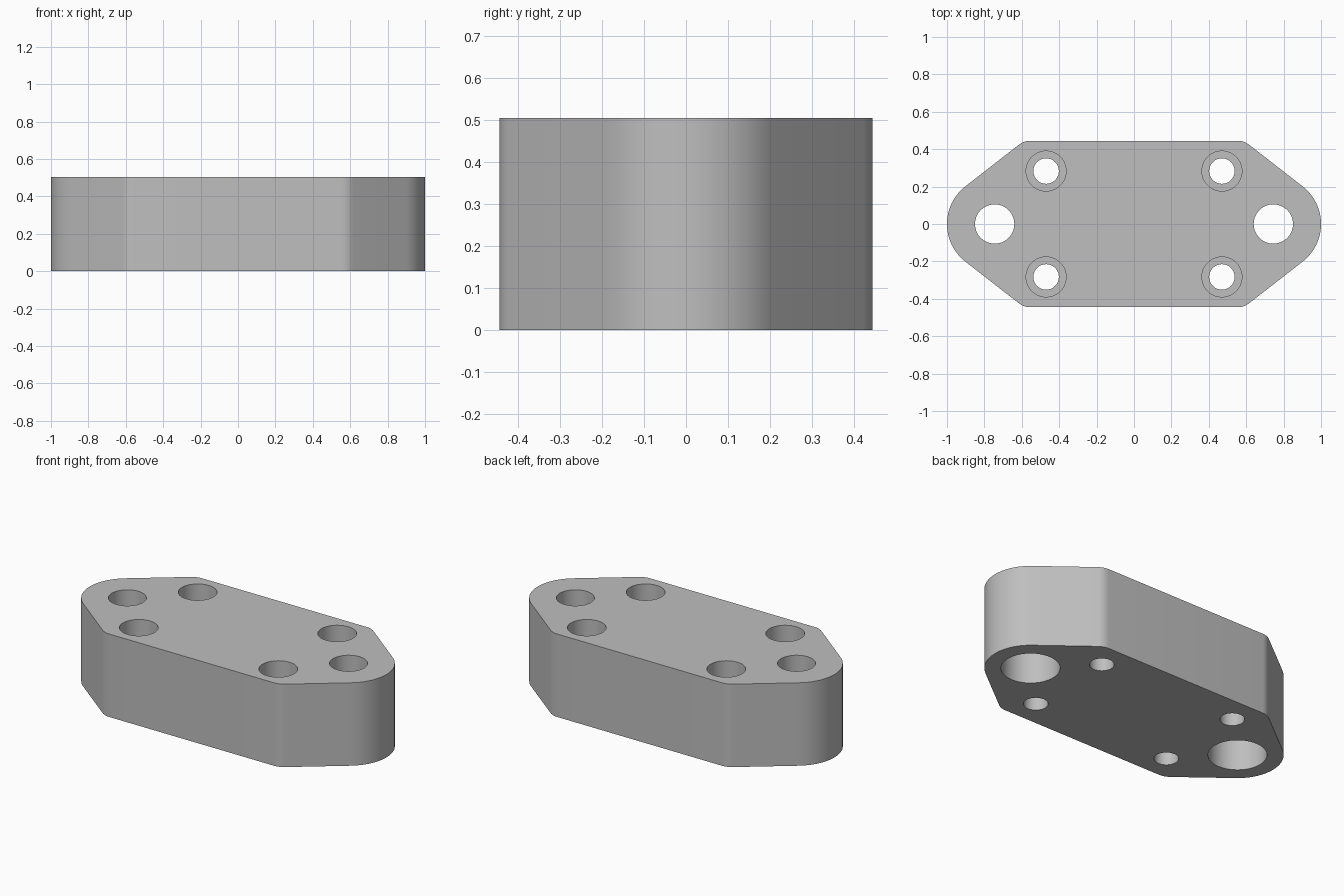
import bpy, bmesh
from math import cos, sin, pi, radians

cube = bpy.data.objects.get("Cube")
if cube:
    bpy.data.objects.remove(cube, do_unlink=True)

HEIGHT = 0.505
BIG_X, SMALL_X, SMALL_Y = 0.745, 0.47, 0.283

steel = bpy.data.materials.new("grey_steel")
steel.use_nodes = True
grey = (0.52, 0.52, 0.52, 1)
steel.diffuse_color = grey
steel.node_tree.nodes["Principled BSDF"].inputs["Base Color"].default_value = grey


def arc(cx, cy, r, start, end, steps):
    angles = [radians(start + (end - start) * i / steps) for i in range(steps + 1)]
    return [(cx + r * cos(a), cy + r * sin(a)) for a in angles]


def add_object(name, bm):
    bmesh.ops.recalc_face_normals(bm, faces=bm.faces)
    mesh = bpy.data.meshes.new(name)
    bm.to_mesh(mesh)
    bm.free()
    mesh.materials.append(steel)
    obj = bpy.data.objects.new(name, mesh)
    bpy.context.collection.objects.link(obj)
    return obj


def stack_rings(name, rings):
    """Closed solid from a list of equal-length point loops."""
    bm = bmesh.new()
    loops = [[bm.verts.new(p) for p in ring] for ring in rings]
    n = len(loops[0])
    for low, high in zip(loops, loops[1:]):
        for i in range(n):
            j = (i + 1) % n
            bm.faces.new((low[i], low[j], high[j], high[i]))
    bm.faces.new(loops[0][::-1])
    bm.faces.new(loops[-1])
    return add_object(name, bm)


def stepped_cutter(name, x, y, r_low, r_high, step_z):
    profile = [(r_low, -0.1), (r_low, step_z), (r_high, step_z), (r_high, HEIGHT + 0.1)]
    rings = [[(x + r * cos(2 * pi * i / 64), y + r * sin(2 * pi * i / 64), z)
              for i in range(64)] for r, z in profile]
    return stack_rings(name, rings)


# Plate: rounded ends, sloping shoulders and softened corners
SLOPE = 52
right = (arc(0.554, -0.345, 0.1, -90, -SLOPE, 6)
         + arc(BIG_X, 0, 0.255, -SLOPE, SLOPE, 28)
         + arc(0.554, 0.345, 0.1, SLOPE, 90, 6))
outline = right + [(-x, -y) for x, y in right]
plate = stack_rings("flange_plate", [[(x, y, z) for x, y in outline] for z in (0, HEIGHT)])

# Counterbored holes: large ones open wide below, small ones open wide above
cutters = []
for sx in (-1, 1):
    cutters.append(stepped_cutter("large_bore", sx * BIG_X, 0, 0.163, 0.105, 0.23))
    for sy in (-1, 1):
        cutters.append(stepped_cutter("bolt_bore", sx * SMALL_X, sy * SMALL_Y,
                                      0.068, 0.107, HEIGHT - 0.15))

bpy.ops.object.select_all(action='DESELECT')
plate.select_set(True)
bpy.context.view_layer.objects.active = plate
for cutter in cutters:
    cutter.hide_render = True
    mod = plate.modifiers.new("bore", 'BOOLEAN')
    mod.operation = 'DIFFERENCE'
    mod.solver = 'EXACT'
    mod.object = cutter
    bpy.ops.object.modifier_apply(modifier=mod.name)
    bpy.data.objects.remove(cutter, do_unlink=True)

bpy.ops.object.shade_smooth_by_angle(angle=radians(30))
